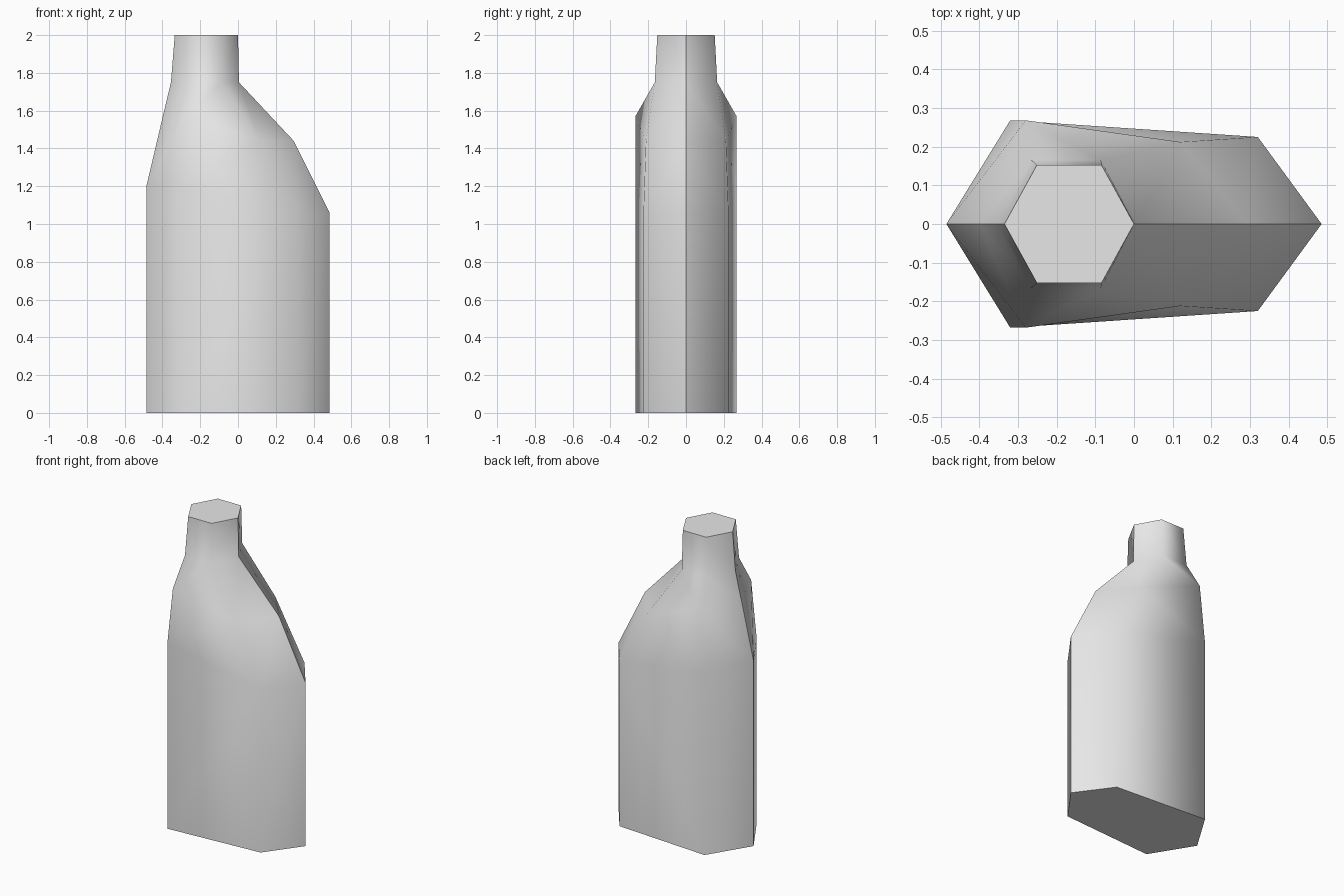
import bpy
import bmesh

cube = bpy.data.objects.get("Cube")
if cube:
    bpy.data.objects.remove(cube, do_unlink=True)

# One flat grey for the whole bottle
grey = bpy.data.materials.new("plain_grey")
grey.use_nodes = True
colour = (0.8, 0.8, 0.8, 1.0)
grey.diffuse_color = colour
grey.node_tree.nodes["Principled BSDF"].inputs["Base Color"].default_value = colour


def body_ring(z_left, z_right):
    """Half cross-section of the wide body."""
    return [(-0.485, 0, z_left), (-0.32, 0.268, z_left),
            (0.32, 0.225, z_right), (0.485, 0, z_right)]


def neck_ring(x0, x1, depth, z):
    """Half of a regular hexagon."""
    side = (x1 - x0) / 4
    return [(x0, 0, z), (x0 + side, depth, z), (x1 - side, depth, z), (x1, 0, z)]


# Half cross-sections from the base up to the mouth
rings = [
    body_ring(0, 0),
    body_ring(1.2, 1.06),
    [(-0.398, 0, 1.57), (-0.28, 0.268, 1.57), (0.12, 0.212, 1.44), (0.295, 0, 1.44)],
    neck_ring(-0.355, 0.005, 0.165, 1.75),
    neck_ring(-0.335, 0.0, 0.152, 2.0),
]

bm = bmesh.new()
loops = [[bm.verts.new(p) for p in ring] for ring in rings]

# Walls, split into triangles from lower left to upper right
for low, high in zip(loops, loops[1:]):
    for i in range(len(low) - 1):
        bm.faces.new((low[i], high[i + 1], low[i + 1]))
        bm.faces.new((low[i], high[i], high[i + 1]))

# Flat base and mouth
caps = [bm.faces.new(loops[0]), bm.faces.new(reversed(loops[-1]))]
for face in bm.faces:
    face.smooth = True

# Hard creases down both narrow sides and round the two caps
for edge in bm.edges:
    on_seam = all(abs(v.co.y) < 0.001 for v in edge.verts)
    on_cap = any(f in caps for f in edge.link_faces)
    edge.smooth = not (on_seam or on_cap)

# Mirror front to back and weld along the seam
half = bm.verts[:] + bm.edges[:] + bm.faces[:]
bmesh.ops.mirror(bm, geom=half, axis='Y', merge_dist=0.001)
bmesh.ops.recalc_face_normals(bm, faces=bm.faces[:])
for edge in bm.edges:
    on_seam = all(abs(v.co.y) < 0.001 for v in edge.verts)
    on_rim = len({v.co.z for v in edge.verts}) == 1 and edge.verts[0].co.z in (0.0, 2.0)
    edge.smooth = not (on_seam or on_rim)

mesh = bpy.data.meshes.new("bottle")
bm.to_mesh(mesh)
bm.free()
mesh.materials.append(grey)
bpy.context.collection.objects.link(bpy.data.objects.new("bottle", mesh))
